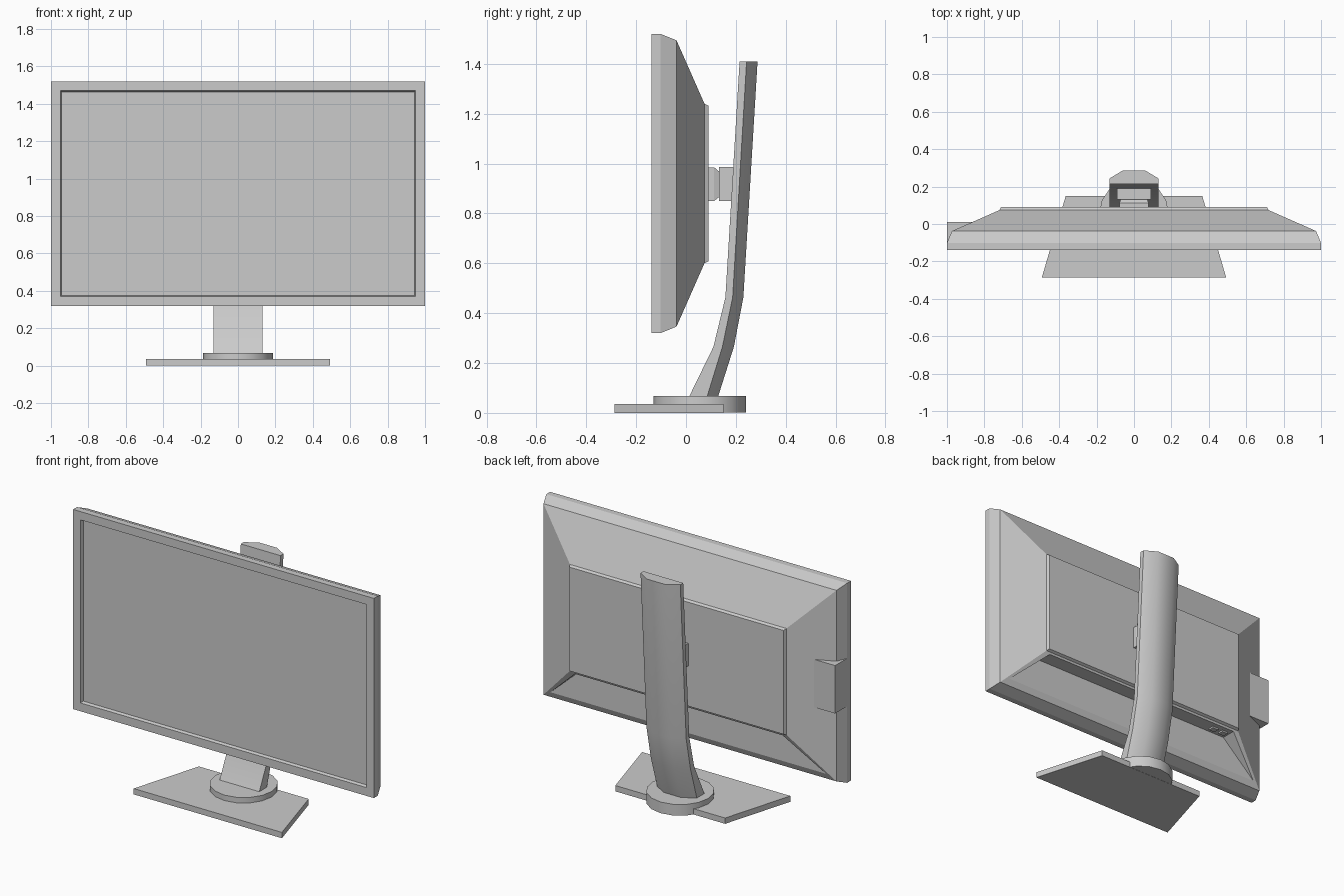
import bpy, bmesh, math
from mathutils import Vector

if "Cube" in bpy.data.objects:
    bpy.data.objects.remove(bpy.data.objects["Cube"])


def finish(name, bm, smooth=None):
    bmesh.ops.recalc_face_normals(bm, faces=bm.faces[:])
    me = bpy.data.meshes.new(name)
    bm.to_mesh(me)
    bm.free()
    ob = bpy.data.objects.new(name, me)
    bpy.context.collection.objects.link(ob)
    if smooth:
        bpy.ops.object.select_all(action='DESELECT')
        ob.select_set(True)
        bpy.context.view_layer.objects.active = ob
        bpy.ops.object.shade_smooth_by_angle(angle=math.radians(smooth))
    return ob


def loft(name, rings, smooth=None):
    """Closed skin through rings of equal point count, capped at both ends."""
    bm = bmesh.new()
    loops = [[bm.verts.new(p) for p in r] for r in rings]
    n = len(loops[0])
    for a, b in zip(loops, loops[1:]):
        for i in range(n):
            j = (i + 1) % n
            bm.faces.new((a[i], a[j], b[j], b[i]))
    bm.faces.new(loops[0])
    bm.faces.new(loops[-1])
    return finish(name, bm, smooth)


def rect_y(y, x, z0, z1):
    return [(-x, y, z0), (x, y, z0), (x, y, z1), (-x, y, z1)]


def box(name, lo, hi):
    (x0, y0, z0), (x1, y1, z1) = lo, hi
    return loft(name, [[(x0, y0, z), (x1, y0, z), (x1, y1, z), (x0, y1, z)]
                       for z in (z0, z1)])


# Monitor body: screen, bezel, rim, sloped back and raised rear panel (y, inset)
profile = [(-0.120, 0.056), (-0.138, 0.05), (-0.138, 0), (-0.102, 0),
           (-0.038, 0.026), (0.074, 0.28), (0.090, 0.288)]
body = loft("monitor_body",
            [rect_y(y, 1 - i, 0.32 + i, 1.52 - i) for y, i in profile])

# Port recess cut into the lower rear slope
outline = [(-0.93, 0.33), (0.93, 0.33), (0.93, 0.37),
           (0.69, 0.588), (-0.69, 0.588), (-0.93, 0.37)]
cutter = loft("recess_cutter",
              [[(x, y, z) for x, z in outline] for y in (-0.022, 0.2)])
cut = body.modifiers.new("recess", 'BOOLEAN')
cut.object = cutter
cut.solver = 'EXACT'
bpy.context.view_layer.objects.active = body
bpy.ops.object.modifier_apply(modifier="recess")
bpy.data.objects.remove(cutter)

# Sockets in the recess ceiling
for k, x in enumerate((-0.65, -0.58)):
    box(f"socket_{k + 1}", (x - 0.02, 0.005, 0.578), (x + 0.02, 0.04, 0.592))

# Side port block on one edge of the body
box("side_port_block", (-1.0, -0.10, 0.78), (-0.85, 0.012, 1.068))

# Mount between the body and the arm
loft("mount_plate", [rect_y(0.085, 0.078, 0.85, 0.985),
                     rect_y(0.113, 0.078, 0.85, 0.985),
                     rect_y(0.136, 0.07, 0.868, 0.965)])
box("mount_block", (-0.09, 0.132, 0.85), (0.09, 0.215, 0.987))

# Curved stand arm: z, then y of front, side edge and back
stations = [(0.06, 0.010, 0.083, 0.127), (0.265, 0.110, 0.146, 0.192),
            (0.463, 0.158, 0.187, 0.230), (1.41, 0.215, 0.243, 0.287)]
loft("stand_arm",
     [[(-0.132, f, z), (0.132, f, z), (0.132, s, z), (0.058, b, z),
       (-0.058, b, z), (-0.132, s, z)] for z, f, s, b in stations], 32)

# Tapered base plate
loft("base_plate",
     [[(-0.493, -0.287, z), (0.493, -0.287, z), (0.365, 0.15, z), (-0.365, 0.15, z)]
      for z in (0, 0.035)])

# Round swivel disc
loft("swivel_disc",
     [[(0.186 * math.cos(a * math.pi / 8), 0.055 + 0.186 * math.sin(a * math.pi / 8), z)
       for a in range(16)] for z in (0.001, 0.068)], 30)
